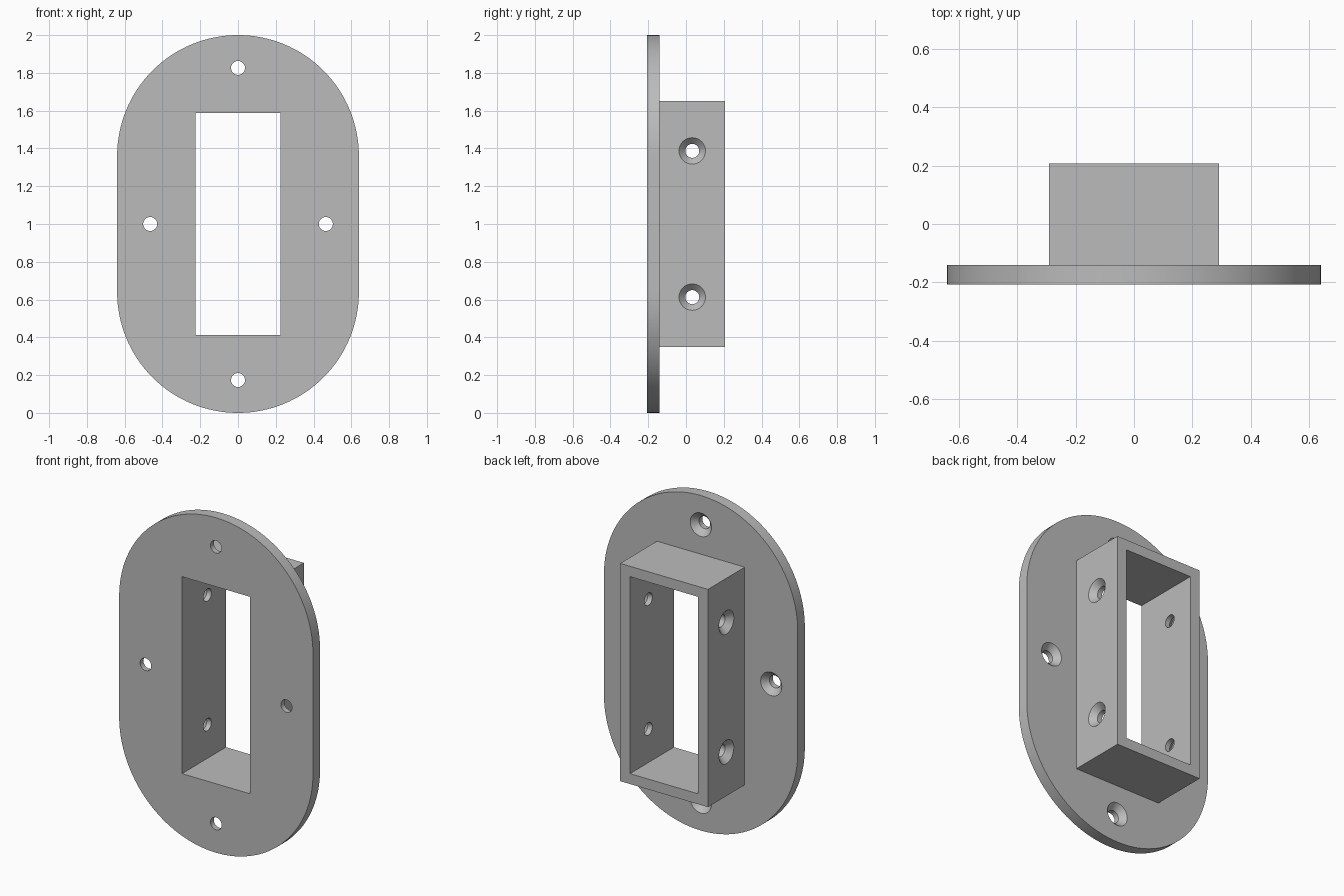
import bpy
import bmesh
from math import cos, sin, pi, radians
from mathutils import Vector, Matrix

default = bpy.data.objects.get("Cube")
if default:
    bpy.data.objects.remove(default, do_unlink=True)

# Main sizes
HALF_W = 0.64                               # plate half width and end radius
FRONT, PLATE_BACK, BACK = -0.207, -0.14, 0.207
BOX_X, BOX_Z = 0.29, 0.65                   # sleeve half sizes
OPEN_X, OPEN_Z = 0.225, 0.588               # opening half sizes
HOLE_R, SINK_R, SINK_DEPTH = 0.037, 0.07, 0.035
SCREW_Y, SCREW_Z = 0.033, 0.387             # sleeve screw positions
ARC, ROUND = 64, 40                         # segments

grey = bpy.data.materials.new("plain grey")
grey.use_nodes = True
grey.diffuse_color = (0.5, 0.5, 0.5, 1)
grey.node_tree.nodes["Principled BSDF"].inputs["Base Color"].default_value = (0.5, 0.5, 0.5, 1)


def loft(bm, rings):
    """Closed solid through rings of equal point count."""
    loops = [[bm.verts.new(p) for p in ring] for ring in rings]
    n = len(loops[0])
    for a, b in zip(loops, loops[1:]):
        for i in range(n):
            j = (i + 1) % n
            bm.faces.new((a[i], a[j], b[j], b[i]))
    bm.faces.new(loops[0][::-1])
    bm.faces.new(loops[-1])


def make_object(name, bm):
    bmesh.ops.recalc_face_normals(bm, faces=bm.faces[:])
    mesh = bpy.data.meshes.new(name)
    bm.to_mesh(mesh)
    bm.free()
    obj = bpy.data.objects.new(name, mesh)
    bpy.context.collection.objects.link(obj)
    return obj


def block(name, half_x, half_z, y0, y1):
    bm = bmesh.new()
    outline = [(-half_x, -half_z), (half_x, -half_z), (half_x, half_z), (-half_x, half_z)]
    loft(bm, [[(x, y, 1 + z) for x, z in outline] for y in (y0, y1)])
    return make_object(name, bm)


def countersunk_hole(bm, location, direction):
    """Screw hole cutter, widening toward the surface at location."""
    turn = Matrix.Translation(location) @ Vector(direction).to_track_quat('Z', 'Y').to_matrix().to_4x4()
    profile = [(HOLE_R, -0.1), (HOLE_R, -SINK_DEPTH), (SINK_R, 0), (SINK_R, 0.02)]
    angles = [2 * pi * i / ROUND for i in range(ROUND)]
    loft(bm, [[turn @ Vector((r * cos(a), r * sin(a), h)) for a in angles] for r, h in profile])


# Plate with rounded ends
outline = []
for centre, start in ((1 - HALF_W, 0), (HALF_W - 1, pi)):
    for i in range(ARC + 1):
        a = start + pi * i / ARC
        outline.append((HALF_W * cos(a), 1 + centre + HALF_W * sin(a)))
bm = bmesh.new()
loft(bm, [[(x, y, z) for x, z in outline] for y in (FRONT, PLATE_BACK)])
flange = make_object("flanged_sleeve_plate", bm)

# Sleeve behind the plate, and the opening through both
sleeve = block("sleeve", BOX_X, BOX_Z, PLATE_BACK - 0.03, BACK)
opening = block("opening_cutter", OPEN_X, OPEN_Z, FRONT - 0.1, BACK + 0.1)

# Screw holes: four in the plate, two in each sleeve side
bm = bmesh.new()
for side in (-1, 1):
    countersunk_hole(bm, (side * 0.465, PLATE_BACK, 1), (0, 1, 0))
    countersunk_hole(bm, (0, PLATE_BACK, 1 + side * 0.826), (0, 1, 0))
    for end in (-1, 1):
        countersunk_hole(bm, (side * BOX_X, SCREW_Y, 1 + end * SCREW_Z), (side, 0, 0))
screws = make_object("screw_hole_cutter", bm)

# Combine into one solid, then drop the helpers
helpers = ((sleeve, 'UNION'), (opening, 'DIFFERENCE'), (screws, 'DIFFERENCE'))
for helper, operation in helpers:
    helper.hide_render = True
    mod = flange.modifiers.new(helper.name, 'BOOLEAN')
    mod.object, mod.operation, mod.solver = helper, operation, 'EXACT'
bpy.context.view_layer.update()
solid = bpy.data.meshes.new_from_object(flange.evaluated_get(bpy.context.evaluated_depsgraph_get()))
flange.modifiers.clear()
flange.data = solid
for helper, _ in helpers:
    bpy.data.objects.remove(helper, do_unlink=True)

# Colour and shading
solid.materials.clear()
solid.materials.append(grey)
for face in solid.polygons:
    face.material_index = 0
bpy.ops.object.select_all(action='DESELECT')
flange.select_set(True)
bpy.context.view_layer.objects.active = flange
bpy.ops.object.shade_smooth_by_angle(angle=radians(30))
